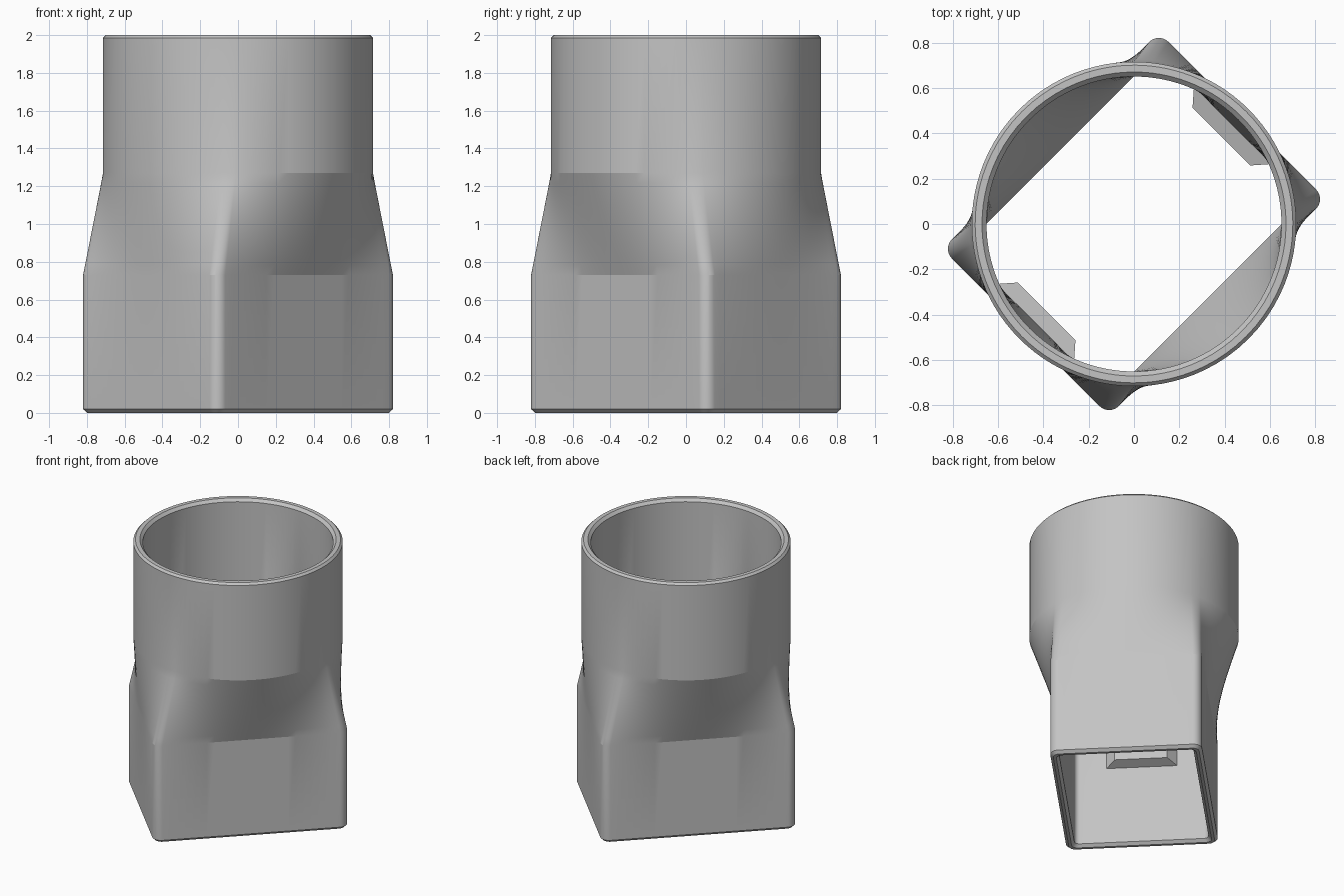
import bpy, bmesh, math
from mathutils import Matrix

if "Cube" in bpy.data.objects:
    bpy.data.objects.remove(bpy.data.objects["Cube"], do_unlink=True)

grey = bpy.data.materials.new("plain_grey")
grey.use_nodes = True
COLOR = (0.55, 0.55, 0.55, 1)
grey.diffuse_color = COLOR
grey.node_tree.nodes["Principled BSDF"].inputs["Base Color"].default_value = COLOR

HALF_U, HALF_V = 0.675, 0.52      # rectangular socket half sizes
WALL, EDGE = 0.06, 0.02           # wall thickness, rim chamfer
R_OUT, R_IN = 0.715, 0.65         # round socket radii
Z_RECT, Z_ROUND, TOP = 0.73, 1.27, 2.0
ARC, SIDE, STEPS = 12, 24, 10
TURN = Matrix.Rotation(math.radians(45), 4, 'Z')


def rect_ring(inset, radius):
    """Rounded rectangle, as a loop of 2D points."""
    a, b = HALF_U - inset - radius, HALF_V - inset - radius
    corners = []
    for i, (sx, sy) in enumerate(((1, 1), (-1, 1), (-1, -1), (1, -1))):
        angles = [math.pi / 2 * (i + k / ARC) for k in range(ARC + 1)]
        corners.append([(sx * a + radius * math.cos(t), sy * b + radius * math.sin(t))
                        for t in angles])
    pts = []
    for i, corner in enumerate(corners):
        pts += corner
        p, q = corner[-1], corners[(i + 1) % 4][0]
        for k in range(1, SIDE):
            f = k / SIDE
            pts.append((p[0] + (q[0] - p[0]) * f, p[1] + (q[1] - p[1]) * f))
    return pts


outer_rect = rect_ring(0, 0.06)
inner_rect = rect_ring(WALL, 0.035)


def round_ring(radius):
    """Circle whose points follow the rectangle's points."""
    pts = []
    for x, y in outer_rect:
        t = math.atan2(y, x)
        t += math.radians(4) * math.sin(2 * t)
        pts.append((radius * math.cos(t), radius * math.sin(t)))
    return pts


def blend(start, end):
    """Straight transition from rectangle to circle."""
    rings = []
    for k in range(STEPS + 1):
        f = k / STEPS
        ring = [(p[0] + (q[0] - p[0]) * f, p[1] + (q[1] - p[1]) * f)
                for p, q in zip(start, end)]
        rings.append((ring, Z_RECT + (Z_ROUND - Z_RECT) * f))
    return rings


def finish(name, bm):
    bmesh.ops.recalc_face_normals(bm, faces=bm.faces)
    bm.transform(TURN)
    mesh = bpy.data.meshes.new(name)
    bm.to_mesh(mesh)
    bm.free()
    mesh.materials.append(grey)
    obj = bpy.data.objects.new(name, mesh)
    bpy.context.collection.objects.link(obj)
    return obj


# Adapter body: up the outside, over the rim, down the inside
lip = 0.015
rings = [(rect_ring(EDGE, 0.045), 0), (outer_rect, EDGE)]
rings += blend(outer_rect, round_ring(R_OUT))
rings += [(round_ring(R_OUT), TOP - lip), (round_ring(R_OUT - lip), TOP),
          (round_ring(R_IN + EDGE), TOP), (round_ring(R_IN), TOP - EDGE)]
rings += reversed(blend(inner_rect, round_ring(R_IN)))
rings += [(inner_rect, EDGE), (rect_ring(WALL - EDGE, 0.04), 0)]

bm = bmesh.new()
loops = [[bm.verts.new((x, y, z)) for x, y in ring] for ring, z in rings]
n = len(outer_rect)
for i, low in enumerate(loops):
    high = loops[(i + 1) % len(loops)]
    for j in range(n):
        bm.faces.new((low[j], low[(j + 1) % n], high[(j + 1) % n], high[j]))
body = finish("adapter_body", bm)
bpy.context.view_layer.objects.active = body
body.select_set(True)
bpy.ops.object.shade_smooth_by_angle(angle=math.radians(12))
body.select_set(False)

# Bevelled stop blocks on the two narrow inner walls
for side, name in ((1, "stop_block_back"), (-1, "stop_block_front")):
    bm = bmesh.new()
    back = [(0.625, v, z) for v, z in ((-0.25, 0.6), (0.25, 0.6), (0.25, 0.73), (-0.25, 0.73))]
    face = [(0.545, v, z) for v, z in ((-0.18, 0.63), (0.18, 0.63), (0.18, 0.7), (-0.18, 0.7))]
    b, f = ([bm.verts.new((side * u, v, z)) for u, v, z in part] for part in (back, face))
    bm.faces.new(b)
    bm.faces.new(f)
    for k in range(4):
        m = (k + 1) % 4
        bm.faces.new((b[k], b[m], f[m], f[k]))
    finish(name, bm)
